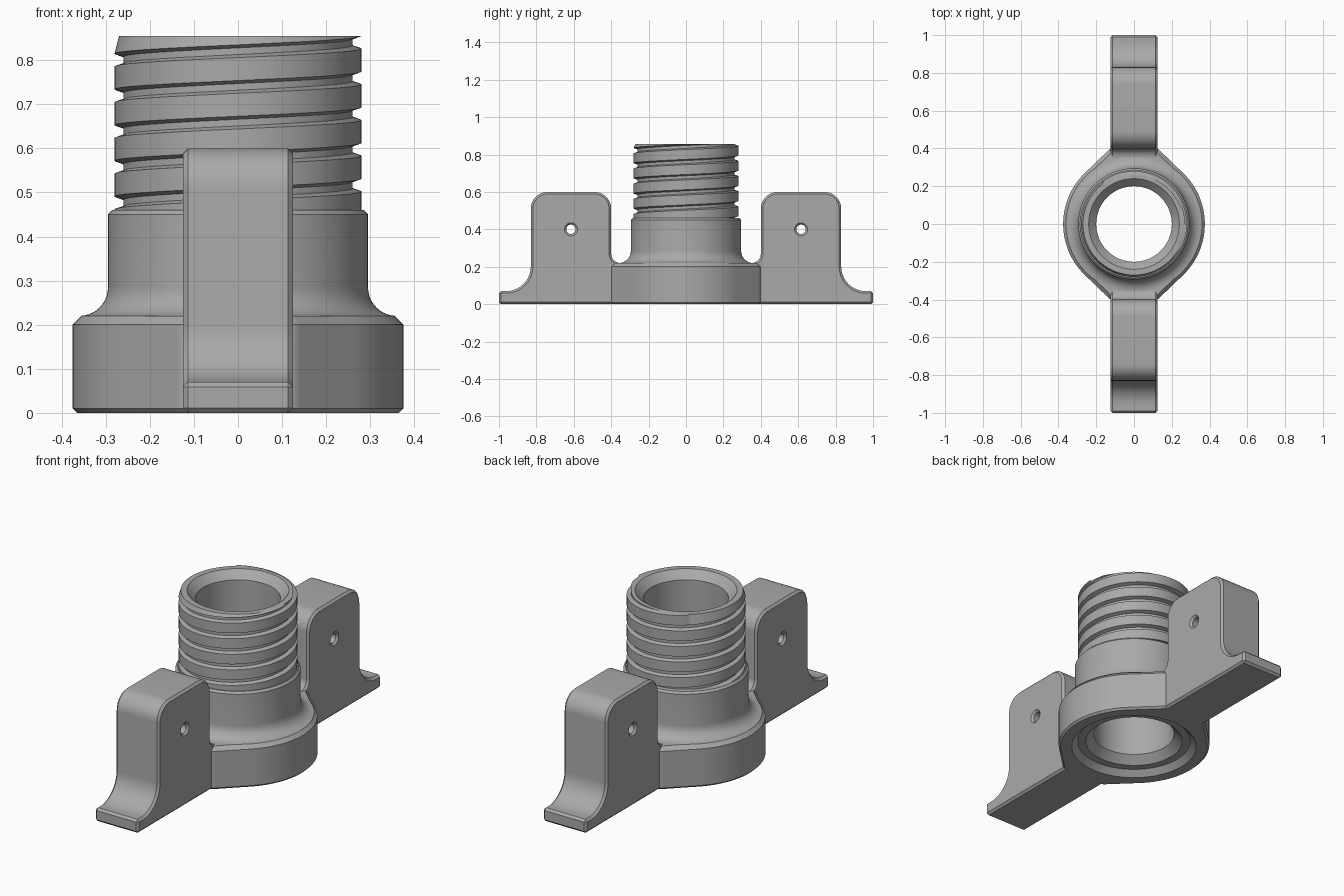
import bpy, bmesh
from math import sin, cos, tan, pi, radians, floor, asin, degrees

if "Cube" in bpy.data.objects:
    bpy.data.objects.remove(bpy.data.objects["Cube"])

grey = bpy.data.materials.new("plain grey")
grey.use_nodes = True
grey.diffuse_color = (0.4, 0.4, 0.4, 1)
grey.node_tree.nodes["Principled BSDF"].inputs["Base Color"].default_value = (0.4, 0.4, 0.4, 1)

SEGS = 180
BORE = 0.2
SHOULDER_Z, TOP_Z = 0.46, 0.855


def finish(bm, name):
    """Clean the mesh, add it to the scene and give it the grey material."""
    bmesh.ops.remove_doubles(bm, verts=bm.verts, dist=0.0001)
    bmesh.ops.recalc_face_normals(bm, faces=bm.faces)
    mesh = bpy.data.meshes.new(name)
    bm.to_mesh(mesh)
    bm.free()
    obj = bpy.data.objects.new(name, mesh)
    obj.data.materials.append(grey)
    bpy.context.collection.objects.link(obj)
    return obj


def smooth(obj):
    bpy.ops.object.select_all(action="DESELECT")
    bpy.context.view_layer.objects.active = obj
    obj.select_set(True)
    bpy.ops.object.shade_smooth_by_angle(angle=radians(30))


def apply_modifiers(obj):
    bpy.ops.object.select_all(action="DESELECT")
    bpy.context.view_layer.objects.active = obj
    obj.select_set(True)
    for mod in list(obj.modifiers):
        bpy.ops.object.modifier_apply(modifier=mod.name)


def loft(name, section):
    """Sweep a closed (radius, height) section, given per angle, around z."""
    bm = bmesh.new()
    columns = []
    for i in range(SEGS + 1):
        a = 2 * pi * i / SEGS
        columns.append([bm.verts.new((r * cos(a), r * sin(a), z)) for r, z in section(a)])
    for left, right in zip(columns, columns[1:]):
        n = len(left)
        for j in range(n):
            k = (j + 1) % n
            quad = (left[j], right[j], right[k], left[k])
            if (left[j].co - left[k].co).length + (right[j].co - right[k].co).length > 0.0001:
                bm.faces.new(quad)
    bmesh.ops.remove_doubles(bm, verts=bm.verts, dist=0.0001)
    bmesh.ops.dissolve_degenerate(bm, edges=bm.edges, dist=0.0001)
    return finish(bm, name)


def arc(cx, cy, r, start, end, n=10):
    angles = [radians(start + (end - start) * i / n) for i in range(n + 1)]
    return [(cx + r * cos(a), cy + r * sin(a)) for a in angles]


# Base: round flange flaring along tangents to the wings
def flange_radius(a):
    t = asin(min(1, abs(sin(a))))
    if degrees(t) < 46.1:
        return 0.375
    if degrees(t) < 72.6:
        return 0.375 / cos(t - radians(46.1))
    return 0.4 / sin(t)


def body_section(a):
    r = flange_radius(a)
    return ([(0.28, 0.03), (0.31, 0), (r - 0.01, 0), (r, 0.01), (r, 0.2), (r - 0.02, 0.22)]
            + arc(0.36, 0.285, 0.065, 270, 180)
            + [(0.295, 0.45), (0.285, SHOULDER_Z), (BORE, SHOULDER_Z), (BORE, 0.07), (0.24, 0.03)])


smooth(loft("flanged_body", body_section))

# Threaded neck: right-hand helical thread trimmed flat at both ends
PITCH, CREST, ROOT = 0.081, 0.28, 0.26
HALF_CREST, HALF_FOOT = 0.026, 0.033


def thread_radius(z, centre):
    d = abs((z - centre + PITCH / 2) % PITCH - PITCH / 2)
    f = (d - HALF_CREST) / (HALF_FOOT - HALF_CREST)
    return CREST - (CREST - ROOT) * min(1, max(0, f))


def neck_section(a):
    centre = 0.78 + PITCH * (a - 1.5 * pi) / (2 * pi)
    pts = []
    for turn in range(-6, 4):
        for d in (-HALF_FOOT, -HALF_CREST, HALF_CREST, HALF_FOOT):
            z = centre + turn * PITCH + d
            z = min(TOP_Z, max(SHOULDER_Z, z))
            r = thread_radius(z, centre)
            pts.append((min(r, 0.27) if z == TOP_Z else r, z))
    return pts + [(0.24, TOP_Z), (BORE, TOP_Z - 0.04), (BORE, SHOULDER_Z)]


smooth(loft("threaded_neck", neck_section))

# Mounting wings: side profile extruded across x, edges bevelled, drilled through
WING_HALF = 0.125
wing_profile = ([(1, 0), (1, 0.07), (0.96, 0.07)] + arc(0.96, 0.2, 0.13, 270, 180)[1:]
                + arc(0.74, 0.51, 0.09, 0, 90) + arc(0.49, 0.51, 0.09, 90, 180)
                + arc(0.35, 0.27, 0.05, 0, -90) + [(0.34, 0.215), (0.34, 0)])


def drill(y, z):
    """Cutter for a small cross hole with countersunk mouths."""
    bm = bmesh.new()
    rings = []
    for x, r in ((-0.14, 0.05), (-0.115, 0.025), (0.115, 0.025), (0.14, 0.05)):
        rings.append([bm.verts.new((x, y + r * cos(2 * pi * i / 32), z + r * sin(2 * pi * i / 32)))
                      for i in range(32)])
    for lo, hi in zip(rings, rings[1:]):
        for i in range(32):
            k = (i + 1) % 32
            bm.faces.new((lo[i], lo[k], hi[k], hi[i]))
    bm.faces.new(rings[0])
    bm.faces.new(rings[-1])
    return finish(bm, "hole_cutter")


for side, name in ((-1, "front_wing"), (1, "back_wing")):
    bm = bmesh.new()
    face = bm.faces.new([bm.verts.new((-WING_HALF, side * y, z)) for y, z in wing_profile])
    out = bmesh.ops.extrude_face_region(bm, geom=[face])
    moved = [v for v in out["geom"] if isinstance(v, bmesh.types.BMVert)]
    bmesh.ops.translate(bm, verts=moved, vec=(2 * WING_HALF, 0, 0))
    wing = finish(bm, name)
    bevel = wing.modifiers.new("edge_bevel", "BEVEL")
    bevel.width = 0.012
    bevel.segments = 1
    bevel.limit_method = "ANGLE"
    bevel.angle_limit = radians(40)
    cutter = drill(side * 0.615, 0.4)
    hole = wing.modifiers.new("hole", "BOOLEAN")
    hole.operation = "DIFFERENCE"
    hole.solver = "EXACT"
    hole.object = cutter
    apply_modifiers(wing)
    bpy.data.objects.remove(cutter)
    smooth(wing)
